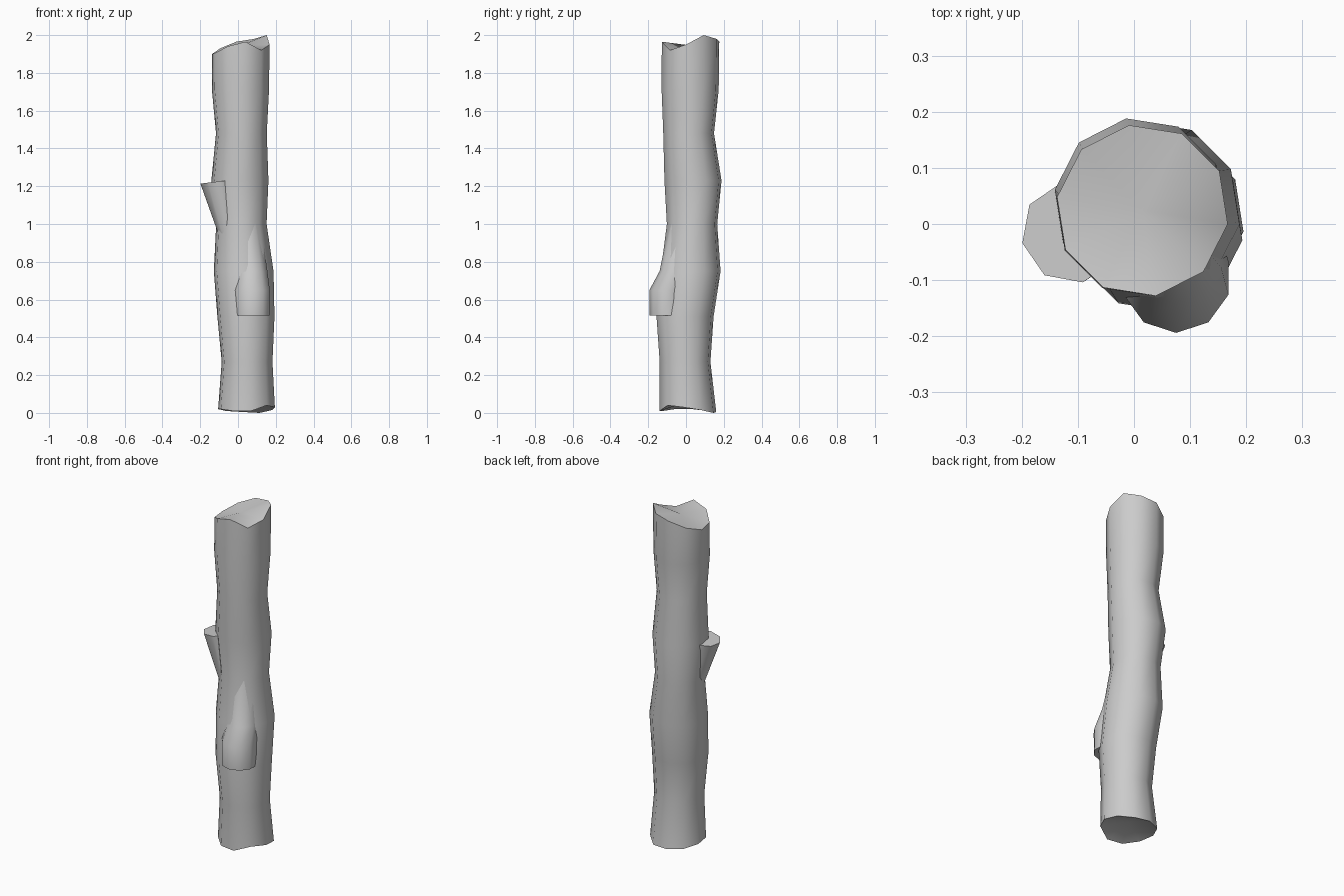
import bpy, bmesh, math

if "Cube" in bpy.data.objects:
    bpy.data.objects.remove(bpy.data.objects["Cube"])


def ring(cx, cy, r, z, n=10, start=-9):
    """One polygon ring; z is a height or a list of heights per corner."""
    out = []
    for k in range(n):
        a = math.radians(start + 360 * k / n)
        h = z[k] if isinstance(z, list) else z
        out.append((cx + r * math.cos(a), cy + r * math.sin(a), h))
    return out


def loft(name, rings, low_centre=None, top_centre=None):
    """Skin a stack of rings and close both ends with a fan."""
    bm = bmesh.new()
    rows = [[bm.verts.new(p) for p in r] for r in rings]
    n = len(rows[0])
    for a, b in zip(rows, rows[1:]):
        for k in range(n):
            j = (k + 1) % n
            bm.faces.new((a[k], a[j], b[j], b[k]))
    for row, centre in ((rows[0], low_centre), (rows[-1], top_centre)):
        if centre:
            c = bm.verts.new(centre)
            for k in range(n):
                bm.faces.new((row[k], row[(k + 1) % n], c))
        else:
            bm.faces.new(row)
    bmesh.ops.recalc_face_normals(bm, faces=bm.faces)
    mesh = bpy.data.meshes.new(name)
    bm.to_mesh(mesh)
    bm.free()
    ob = bpy.data.objects.new(name, mesh)
    bpy.context.collection.objects.link(ob)
    bpy.ops.object.select_all(action='DESELECT')
    ob.select_set(True)
    bpy.context.view_layer.objects.active = ob
    bpy.ops.object.shade_smooth_by_angle(angle=math.radians(50))
    return ob


# Trunk: wavering ten-sided log with uneven broken ends
low_rim = [.03, .015, 0, .005, .01, .02, .02, .01, .01, .04]
top_rim = [1.95, 2.0, 1.98, 1.965, 1.93, 1.9, 1.905, 1.94, 1.965, 1.92]
trunk = [
    ring(.045, .01, .152, low_rim),
    ring(.048, -.005, .136, .27),
    ring(.042, -.005, .153, .51),
    ring(.03, .025, .16, .75),
    ring(.018, .032, .135, 1.0),
    ring(.010, .037, .153, 1.23),
    ring(.018, .014, .136, 1.48),
    ring(.013, .022, .153, 1.71),
    ring(.015, .024, .154, top_rim),
]
loft("trunk", trunk, (.045, .01, .06), (.015, .025, 1.945))

# Left branch stub: widens upward and outward to a cut end
loft("left_branch_stub", [
    ring(-.045, -.01, .06, .95, 8, 5),
    [(x, y, 1.225 + .12 * (x + .105))
     for x, y, _ in ring(-.11, -.015, .091, 0, 8, 12)],
])

# Front branch stub: hangs down from the trunk and ends in a flat cut
loft("front_branch_stub", [
    ring(.075, -.095, .097, .515, 10, -18),
    ring(.075, -.096, .098, .65, 10, -18),
    ring(.07, -.05, .09, .75, 10, -18),
    ring(.045, -.01, .08, 1.0, 10, -18),
])
